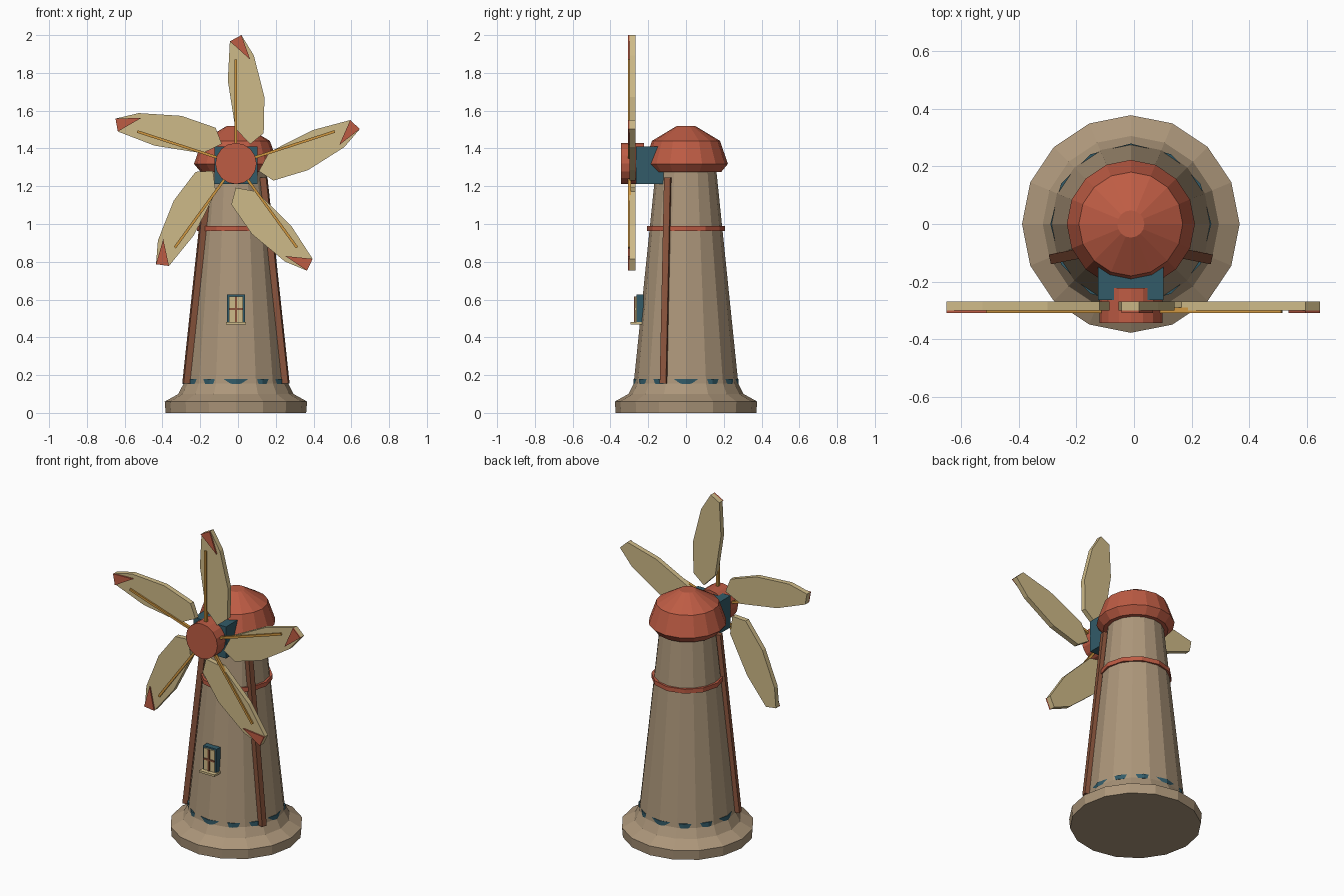
import bpy, bmesh, math
from mathutils import Vector

if "Cube" in bpy.data.objects:
    bpy.data.objects.remove(bpy.data.objects["Cube"], do_unlink=True)

CX = -0.011          # tower axis
HUB_Z = 1.32         # rotor axis height


def material(name, r, g, b):
    lin = [(c / 255 / 12.92) if c < 11 else ((c / 255 + 0.055) / 1.055) ** 2.4 for c in (r, g, b)]
    m = bpy.data.materials.new(name)
    m.use_nodes = True
    m.diffuse_color = (*lin, 1)
    m.node_tree.nodes["Principled BSDF"].inputs["Base Color"].default_value = (*lin, 1)
    return m


STONE = material("tan stone", 172, 150, 122)
RED = material("brick red", 190, 92, 68)
TEAL = material("dark teal", 50, 91, 104)
CREAM = material("cream cloth", 206, 186, 136)
GOLD = material("golden wood", 206, 150, 64)
BROWN = material("brown wood", 138, 84, 60)


def finish(name, bm, mat):
    bmesh.ops.recalc_face_normals(bm, faces=bm.faces)
    mesh = bpy.data.meshes.new(name)
    bm.to_mesh(mesh)
    bm.free()
    mesh.materials.append(mat)
    ob = bpy.data.objects.new(name, mesh)
    bpy.context.collection.objects.link(ob)
    return ob


def loft(name, loops, mat):
    """Join equal-length loops of points into a capped solid."""
    bm = bmesh.new()
    rings = [[bm.verts.new(p) for p in loop] for loop in loops]
    n = len(rings[0])
    for a, b in zip(rings, rings[1:]):
        for i in range(n):
            j = (i + 1) % n
            bm.faces.new((a[i], a[j], b[j], b[i]))
    bm.faces.new(rings[0])
    bm.faces.new(rings[-1])
    return finish(name, bm, mat)


def circle(n, r):
    return [(r * math.cos(math.tau * i / n), r * math.sin(math.tau * i / n)) for i in range(n)]


def lathe(name, profile, sides, mat):
    return loft(name, [[(CX + x, y, z) for x, y in circle(sides, r)] for r, z in profile], mat)


def plate(name, outline, y0, y1, mat):
    """Extrude an x-z outline between two depths."""
    return loft(name, [[(x, y, z) for x, z in outline] for y in (y0, y1)], mat)


def box(name, half, z0, z1, y0, y1, mat):
    return plate(name, [(CX - half, z0), (CX + half, z0), (CX + half, z1), (CX - half, z1)], y0, y1, mat)


# Tower with its flared foot
lathe("tower", [(0.372, 0), (0.377, 0.06), (0.305, 0.1), (0.277, 0.155), (0.16, 1.29)], 16, STONE)
lathe("foot_trim", [(0.279, 0.153), (0.279, 0.18)], 12, TEAL)
lathe("tower_band", [(0.206, 0.963), (0.206, 0.99)], 12, RED)

# Domed cap
lathe("cap", [(0.186, 1.275), (0.222, 1.318), (0.18, 1.44), (0.047, 1.52)], 16, RED)

# Leaning timber on each side of the tower
for side, label in ((1, "left"), (-1, "right")):
    angle = math.radians(-13)
    out = Vector((math.cos(angle), math.sin(angle), 0)) * 0.017
    along = Vector((-out.y, out.x, 0))
    loops = []
    for centre in (Vector((0.264, -0.119, 0.155)), Vector((0.147, -0.096, 1.245))):
        pts = [centre + out * a + along * b for a, b in ((-1, -1), (1, -1), (1, 1), (-1, 1))]
        loops.append([(CX + side * p.x, p.y, p.z) for p in pts])
    loft(label + "_timber", loops, BROWN)

# Window
box("window_frame", 0.047, 0.478, 0.626, -0.262, -0.225, TEAL)
box("window_panes", 0.037, 0.482, 0.616, -0.27, -0.255, CREAM)
box("window_upright", 0.005, 0.482, 0.616, -0.276, -0.262, BROWN)
box("window_crossbar", 0.037, 0.546, 0.556, -0.276, -0.262, BROWN)
box("window_sill", 0.053, 0.467, 0.48, -0.293, -0.225, CREAM)

# Rotor housing and hub
box("rotor_housing", 0.113, 1.212, 1.41, -0.264, -0.12, TEAL)
plate("hub", [(CX + x, HUB_Z + z) for x, z in circle(16, 0.109)], -0.343, -0.222, RED)

# Five sails: distance from the hub, offset across the sail
SAIL = [(0.647, -0.032), (0.68, 0.029), (0.572, 0.095), (0.352, 0.151),
        (0.161, 0.147), (0.103, 0.076), (0.185, -0.003), (0.44, -0.043)]
TIP = [(0.647, -0.032), (0.68, 0.029), (0.55, 0.076)]
SPAR = [(0.05, -0.007), (0.55, -0.007), (0.55, 0.007), (0.05, 0.007)]


def turned(outline, a):
    c, s = math.cos(a), math.sin(a)
    return [(CX + u * c + v * s, HUB_Z + u * s - v * c) for u, v in outline]


for i in range(5):
    a = math.radians(90 + 72 * i)
    plate(f"sail_{i + 1}", turned(SAIL, a), -0.299, -0.268, CREAM)
    plate(f"sail_tip_{i + 1}", turned(TIP, a), -0.308, -0.299, RED)
    plate(f"sail_spar_{i + 1}", turned(SPAR, a), -0.308, -0.29, GOLD)
